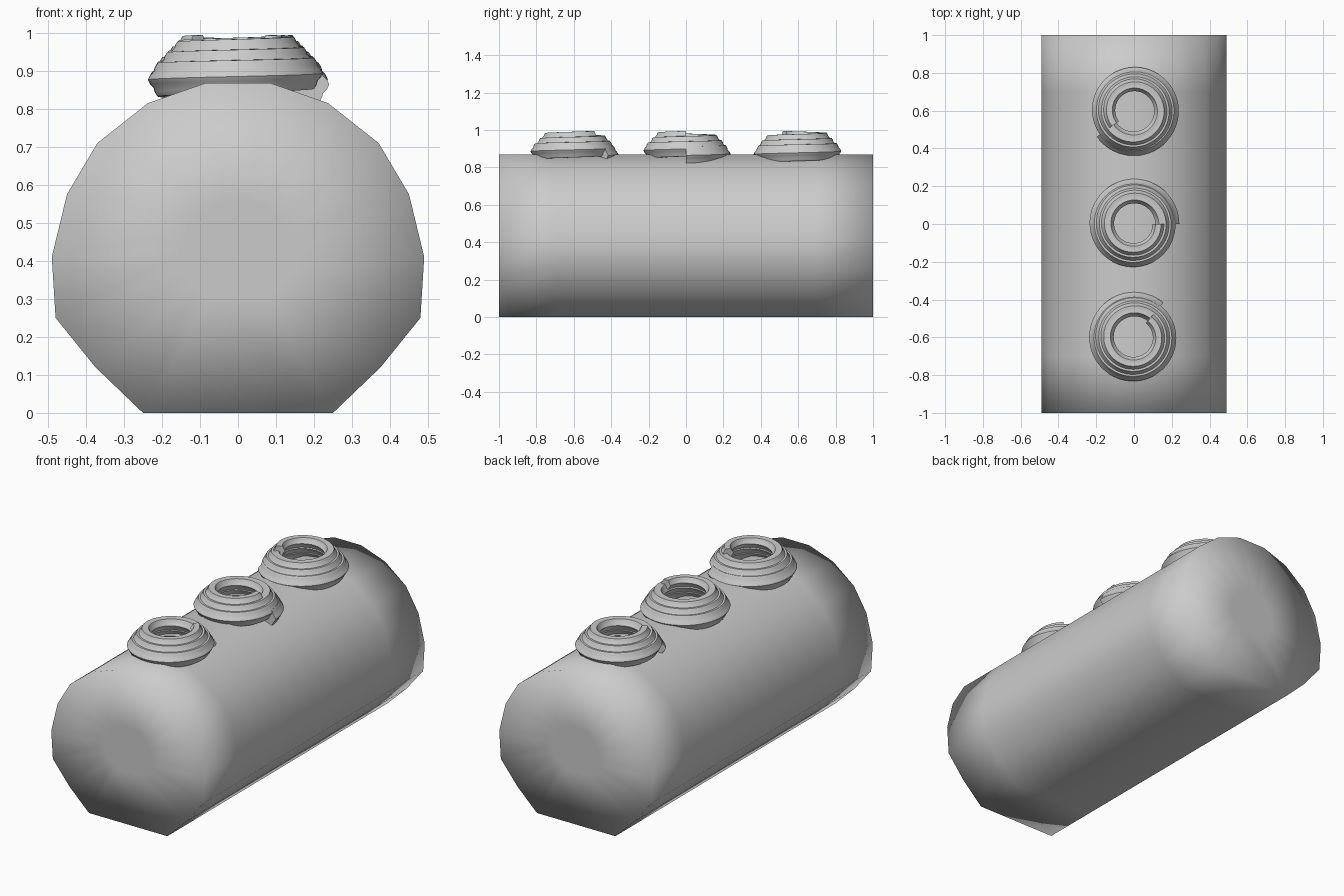
import bpy, bmesh
from math import sin, cos, pi, radians

if "Cube" in bpy.data.objects:
    bpy.data.objects.remove(bpy.data.objects["Cube"])


def loft(name, rings):
    """Skin a list of closed point rings and cap both ends."""
    bm = bmesh.new()
    rows = [[bm.verts.new(p) for p in ring] for ring in rings]
    n = len(rows[0])
    for a, b in zip(rows, rows[1:]):
        for i in range(n):
            j = (i + 1) % n
            bm.faces.new((a[i], a[j], b[j], b[i]))
    bm.faces.new(rows[0])
    bm.faces.new(list(reversed(rows[-1])))
    bmesh.ops.recalc_face_normals(bm, faces=bm.faces)
    for f in bm.faces:
        f.smooth = True
    me = bpy.data.meshes.new(name)
    bm.to_mesh(me)
    bm.free()
    ob = bpy.data.objects.new(name, me)
    bpy.context.collection.objects.link(ob)
    return ob


# cake body: faceted log with a flat base and flat, softly shaded ends
half = [(0.25, 0), (0.375, 0.12), (0.48, 0.25), (0.49, 0.41),
        (0.45, 0.575), (0.37, 0.71), (0.237, 0.815), (0.085, 0.868)]
outline = half + [(-x, z) for x, z in reversed(half)]
stations = [(-1, 0.3), (-1, 1), (-0.7, 1), (0.7, 1), (1, 1), (1, 0.3)]
loft("cake_body", [[(x * s, y, 0.43 + (z - 0.43) * s) for x, z in outline]
                   for y, s in stations])


# cream swirl: ridged tube winding counter-clockwise upwards and inwards
def cream_swirl(name, y, start, turns=3, steps=64, sides=24):
    rings = []
    total = turns * steps
    for k in range(total + 1):
        t = k / total
        a = radians(start) + 2 * pi * turns * t
        u = max(0, t - 0.15) / 0.85
        radius = 0.186 - 0.058 * u
        z = 0.864 + 0.104 * t
        size = 0.054 - 0.024 * t
        ring = []
        for i in range(sides):
            b = 2 * pi * i / sides
            r = size * (0.91 + 0.09 * cos(6 * b))
            d = radius + r * cos(b)
            ring.append((d * cos(a), y + d * sin(a), z + r * sin(b)))
        rings.append(ring)
    ob = loft(name, rings)
    bpy.context.view_layer.objects.active = ob
    ob.select_set(True)
    bpy.ops.object.shade_smooth_by_angle(angle=radians(50))
    ob.select_set(False)


for name, y, start in [("front_cream_swirl", -0.6, 50),
                       ("middle_cream_swirl", 0, 0),
                       ("back_cream_swirl", 0.6, 215)]:
    cream_swirl(name, y, start)
